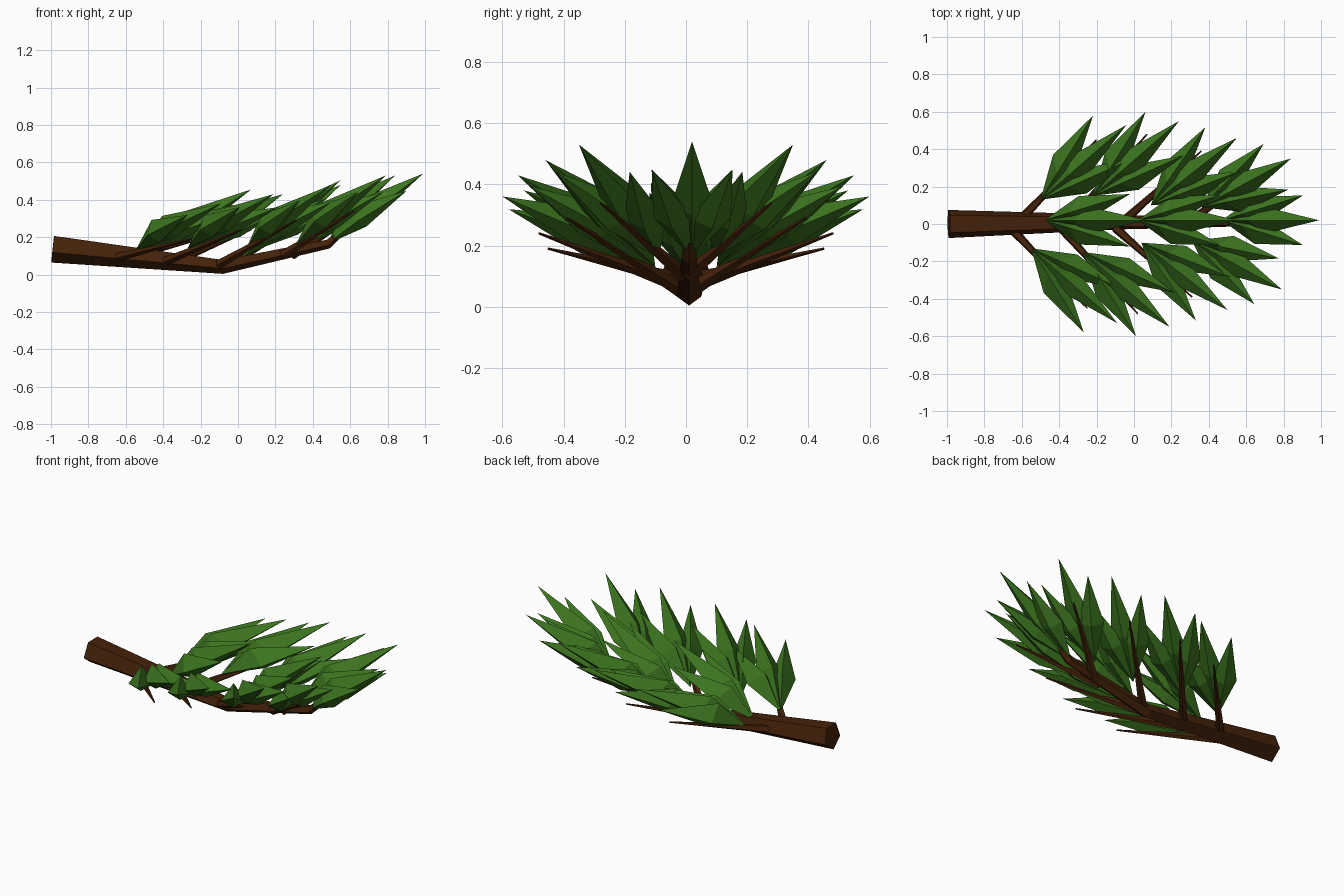
import bpy, math
from mathutils import Vector, Matrix

if "Cube" in bpy.data.objects:
    bpy.data.objects.remove(bpy.data.objects["Cube"])


def material(name, rgb):
    m = bpy.data.materials.new(name)
    m.diffuse_color = (*rgb, 1)
    m.use_nodes = True
    m.node_tree.nodes["Principled BSDF"].inputs["Base Color"].default_value = m.diffuse_color
    return m


BARK = material("brown bark", (0.060, 0.016, 0.003))
GREEN = material("needle green", (0.046, 0.18, 0.014))
UP = Vector((0, 0, 1))


def add_mesh(name, verts, faces, mat):
    me = bpy.data.meshes.new(name)
    me.from_pydata(verts, [], faces)
    me.materials.append(mat)
    ob = bpy.data.objects.new(name, me)
    bpy.context.collection.objects.link(ob)
    return ob


def tube(name, path, radii, sides=5):
    """Tapered faceted limb following a path."""
    pts = [Vector(p) for p in path]
    verts, faces = [], []
    for i, p in enumerate(pts):
        d = (pts[min(i + 1, len(pts) - 1)] - pts[max(i - 1, 0)]).normalized()
        left = UP.cross(d).normalized()
        up = d.cross(left)
        for k in range(sides):
            a = -math.pi / 2 + math.tau * k / sides
            verts.append(p + radii[i] * (left * math.cos(a) + up * math.sin(a)))
    for i in range(len(pts) - 1):
        for k in range(sides):
            a, b = i * sides + k, i * sides + (k + 1) % sides
            faces.append((a, b, b + sides, a + sides))
    faces.append(tuple(reversed(range(sides))))
    n = len(verts)
    faces.append(tuple(range(n - sides, n)))
    return add_mesh(name, verts, faces, BARK)


def spray(name, base, tip):
    """Three solid four-sided spear leaves: a long middle one and two side ones."""
    base = Vector(base)
    v = Vector(tip) - base
    verts, faces = [], []
    for k in (-1, 0, 1):
        d = v.copy()
        if k:
            d = Matrix.Rotation(math.radians(17 * k), 3, 'Z') @ d
            d = Vector((d.x * 0.87, d.y * 0.87, d.z * 0.76))
        left = UP.cross(d).normalized()
        up = d.normalized().cross(left)
        mid = base + d * 0.45
        o = len(verts)
        verts += [base, base + d, mid + left * 0.07, base + d * 0.38 + up * 0.1,
                  mid - left * 0.07, mid - up * 0.04]
        for j in range(4):
            a, b = o + 2 + j, o + 2 + (j + 1) % 4
            faces += [(o, a, b), (o + 1, b, a)]
    return add_mesh(name, verts, faces, GREEN)


# Main branch
tube("main_branch",
     [(-0.99, 0, 0.143), (-0.08, 0.01, 0.045), (0.48, 0.01, 0.165), (0.66, 0.01, 0.31)],
     [0.079, 0.041, 0.027, 0.006])

# Sprays along the top of the main branch
for i, (b, t) in enumerate([((-0.48, 0.02, 0.11), (0.07, 0.02, 0.455)),
                            ((0.02, 0.02, 0.09), (0.55, 0.02, 0.505)),
                            ((0.47, 0.02, 0.16), (0.99, 0.02, 0.54))]):
    spray(f"middle_leaves_{i + 1}", b, t)

# Side twigs: twig start, twig end, leaf base, middle leaf tip
TWIGS = [
    ((-0.61, 0.02, 0.09), (-0.20, 0.45, 0.19), (-0.50, 0.13, 0.125), (-0.04, 0.53, 0.38)),
    ((-0.34, 0.02, 0.07), (0.07, 0.48, 0.24), (-0.22, 0.15, 0.14), (0.24, 0.55, 0.43)),
    ((-0.05, 0.02, 0.055), (0.36, 0.39, 0.29), (0.09, 0.10, 0.13), (0.55, 0.46, 0.48)),
    ((0.29, 0.01, 0.105), (0.67, 0.28, 0.34), (0.36, 0.09, 0.16), (0.84, 0.35, 0.53)),
]
for side, label, shift in ((1, "left", 0), (-1, "right", -0.05)):
    for i, row in enumerate(TWIGS):
        a, b, c, t = [(p[0] + shift, p[1] * side, p[2]) for p in row]
        tube(f"twig_{label}_{i + 1}", [a, b], [0.026, 0.004])
        spray(f"leaves_{label}_{i + 1}", c, t)
